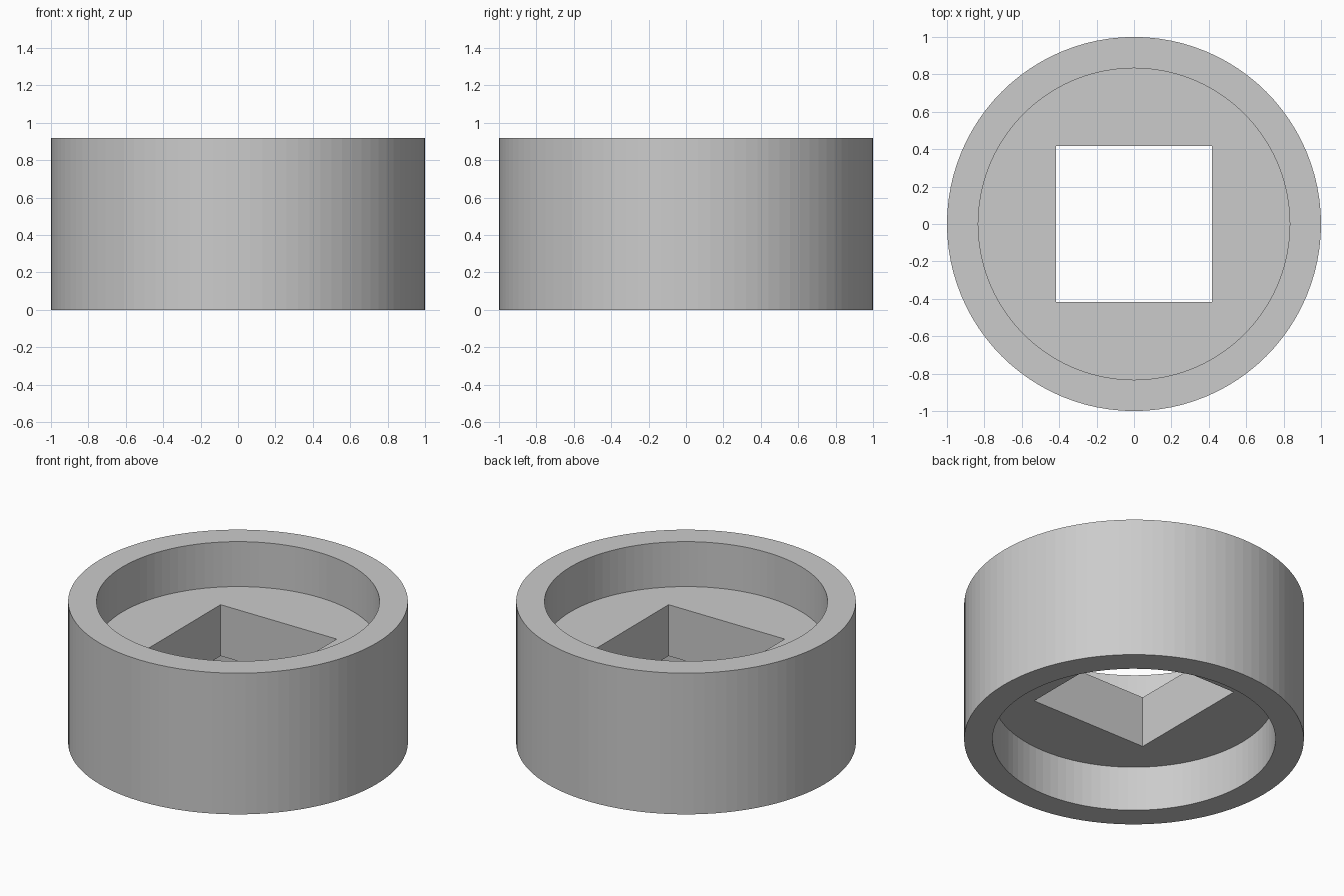
import bpy
import bmesh
from math import cos, sin, pi

cube = bpy.data.objects.get("Cube")
if cube:
    bpy.data.objects.remove(cube, do_unlink=True)

SIDES = 96
HEIGHT = 0.917
RECESS = 0.292       # depth of the round recess at each end
OUTER, INNER = 1.0, 0.833
HALF_SQUARE = 0.417  # half width of the square through-hole

# Plain grey material
grey = bpy.data.materials.new("grey")
grey.use_nodes = True
colour = (0.6, 0.6, 0.6, 1)
grey.diffuse_color = colour
grey.node_tree.nodes["Principled BSDF"].inputs["Base Color"].default_value = colour

bm = bmesh.new()


def ring(size, z, square=False):
    """One loop of vertices, round or pushed out onto a square."""
    loop = []
    for i in range(SIDES):
        a = 2 * pi * i / SIDES
        c, s = cos(a), sin(a)
        r = size / max(abs(c), abs(s)) if square else size
        loop.append(bm.verts.new((r * c, r * s, z)))
    return loop


# Closed section: outer wall, top recess, square hole, bottom recess
low, high = RECESS, HEIGHT - RECESS
rings = [
    ring(OUTER, 0), ring(OUTER, HEIGHT),
    ring(INNER, HEIGHT), ring(INNER, high),
    ring(HALF_SQUARE, high, True), ring(HALF_SQUARE, low, True),
    ring(INNER, low), ring(INNER, 0),
]
for k, lower in enumerate(rings):
    upper = rings[(k + 1) % len(rings)]
    for i in range(SIDES):
        j = (i + 1) % SIDES
        bm.faces.new((lower[i], lower[j], upper[j], upper[i]))
bmesh.ops.recalc_face_normals(bm, faces=bm.faces)

# Round collar with square hole
mesh = bpy.data.meshes.new("collar")
bm.to_mesh(mesh)
bm.free()
mesh.materials.append(grey)
collar = bpy.data.objects.new("collar", mesh)
bpy.context.collection.objects.link(collar)
